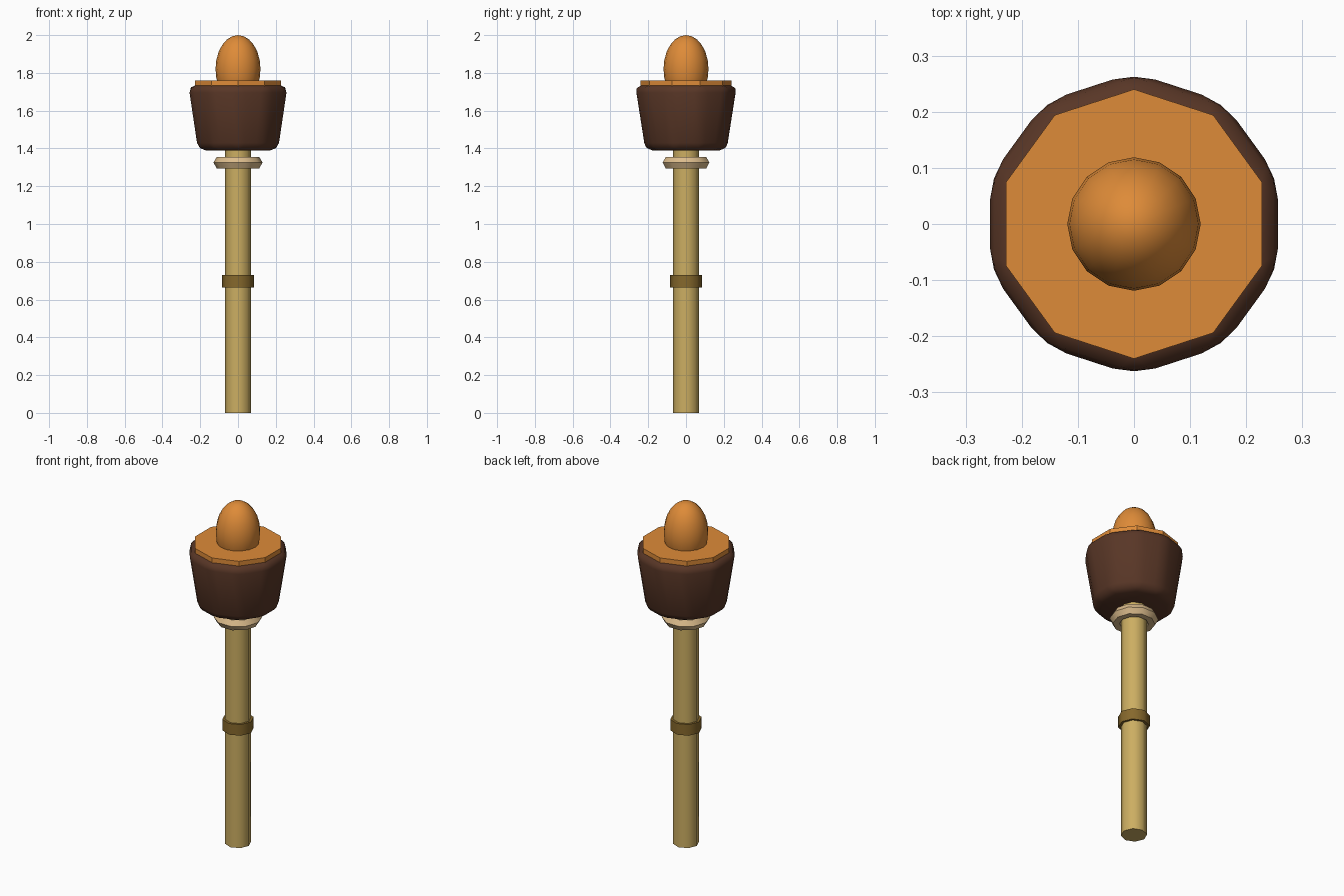
import bpy, math

if "Cube" in bpy.data.objects:
    bpy.data.objects.remove(bpy.data.objects["Cube"])

def lin(c):
    c /= 255
    return c / 12.92 if c <= 0.04045 else ((c + 0.055) / 1.055) ** 2.4

def material(name, rgb):
    m = bpy.data.materials.new(name)
    m.diffuse_color = (*[lin(c) for c in rgb], 1)
    m.use_nodes = True
    m.node_tree.nodes["Principled BSDF"].inputs["Base Color"].default_value = m.diffuse_color
    return m

WOOD = material("pale wood", (204, 174, 98))
BAND = material("dark olive band", (134, 104, 44))
ROPE = material("cream ring", (220, 188, 140))
BROWN = material("dark brown", (88, 54, 38))
ORANGE = material("orange", (222, 139, 56))

def finish(name, mat, smooth=None):
    o = bpy.context.object
    o.name = name
    o.data.materials.append(mat)
    bpy.ops.object.transform_apply(location=False, rotation=False, scale=True)
    if smooth:
        bpy.ops.object.shade_smooth_by_angle(angle=math.radians(smooth))
    return o

def prism(name, mat, sides, r0, r1, z0, z1, smooth=None):
    bpy.ops.mesh.primitive_cone_add(vertices=sides, radius1=r0, radius2=r1,
                                    depth=z1 - z0, location=(0, 0, (z0 + z1) / 2))
    return finish(name, mat, smooth)

# Handle and its band
prism("handle", WOOD, 8, 0.07, 0.07, 0, 1.42, 50)
prism("handle_band", BAND, 8, 0.084, 0.084, 0.665, 0.73, 50)

# Ring under the head
bpy.ops.mesh.primitive_torus_add(major_segments=10, minor_segments=6,
                                 major_radius=0.095, minor_radius=0.035,
                                 location=(0, 0, 1.325))
finish("neck_ring", ROPE, 40)

# Flared head with rounded edges
head = prism("head", BROWN, 10, 0.222, 0.276, 1.39, 1.735)
bev = head.modifiers.new("rounding", 'BEVEL')
bev.width = 0.04
bev.segments = 2
bev.limit_method = 'NONE'
bpy.ops.object.modifier_apply(modifier="rounding")
bpy.ops.object.shade_smooth_by_angle(angle=math.radians(60))

# Glowing plate and egg-shaped flame
prism("ember_plate", ORANGE, 10, 0.24, 0.24, 1.70, 1.76)
bpy.ops.mesh.primitive_uv_sphere_add(segments=16, ring_count=12, radius=1,
                                     location=(0, 0, 1.82))
bpy.context.object.scale = (0.119, 0.119, 0.18)
finish("flame", ORANGE, 60)
